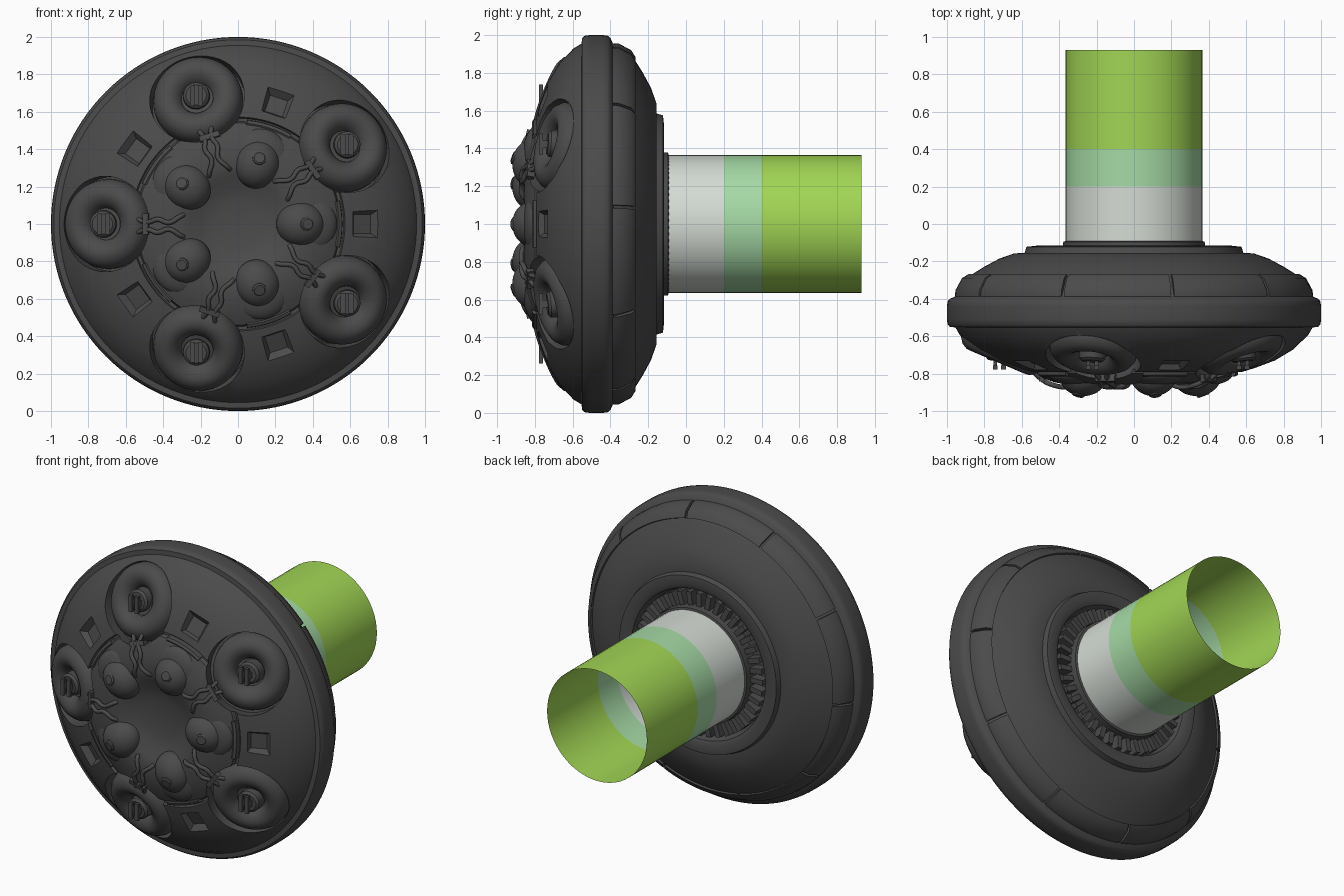
import bpy, bmesh, math
from math import cos, sin, radians
from mathutils import Matrix, Vector

cube = bpy.data.objects.get("Cube")
if cube:
    bpy.data.objects.remove(cube)


def material(name, rgb):
    m = bpy.data.materials.new(name)
    m.use_nodes = True
    m.diffuse_color = (*rgb, 1)
    m.node_tree.nodes["Principled BSDF"].inputs["Base Color"].default_value = (*rgb, 1)
    return m


DARK = material("dark_grey", (0.07, 0.07, 0.07))
PALE = material("pale_grey", (0.66, 0.71, 0.66))
MINT = material("mint", (0.38, 0.70, 0.38))
GREEN = material("leaf_green", (0.36, 0.67, 0.09))


def frame(angle=0, radius=0, height=0, tilt=0, side=0):
    """Local x = outward, z = toward the front, turned about the disc axis."""
    a = radians(angle)
    m = Matrix(((cos(a), -sin(a), 0, 0), (0, 0, -1, 0), (sin(a), cos(a), 0, 1), (0, 0, 0, 1)))
    return m @ Matrix.Translation((radius, side, height)) @ Matrix.Rotation(radians(tilt), 4, 'Y')


def select(ob):
    bpy.ops.object.select_all(action='DESELECT')
    ob.select_set(True)
    bpy.context.view_layer.objects.active = ob


def smooth(ob, angle=32):
    select(ob)
    bpy.ops.object.shade_smooth_by_angle(angle=radians(angle))


def finish(bm, name, mats=(DARK,), shade=True):
    bmesh.ops.recalc_face_normals(bm, faces=bm.faces)
    me = bpy.data.meshes.new(name)
    bm.to_mesh(me)
    bm.free()
    for m in mats:
        me.materials.append(m)
    ob = bpy.data.objects.new(name, me)
    bpy.context.collection.objects.link(ob)
    if shade:
        smooth(ob)
    return ob


def lathe(bm, profile, matrix, segs=48, start=0, sweep=360):
    """Turn (radius, height) points about local z; a part turn is a closed, capped bar."""
    full = sweep == 360
    count = segs if full else segs + 1
    rings = []
    for i in range(count):
        a = radians(start + sweep * i / segs)
        rings.append([bm.verts.new(matrix @ Vector((r * cos(a), r * sin(a), h))) for r, h in profile])
    n = len(profile)
    for i in range(segs):
        p, q = rings[i], rings[(i + 1) % count]
        for j in range(n - 1 if full else n):
            k = (j + 1) % n
            bm.faces.new((p[j], p[k], q[k], q[j]))
    if not full:
        bm.faces.new(rings[0])
        bm.faces.new(rings[-1])
    bmesh.ops.remove_doubles(bm, verts=bm.verts, dist=1e-5)


def box(bm, matrix, size):
    bmesh.ops.create_cube(bm, size=1, matrix=matrix @ Matrix.Diagonal((*size, 1)))


POD_ANGLES = [36 + 72 * i for i in range(5)]
KNOB_ANGLES = [72 * i for i in range(5)]
POD_R, POD_H, POD_TILT = 0.72, 0.715, 23

# Main disc: domed front with a dished hub, rim band, back and collar
front = [(0, .79), (.12, .793), (.2, .81), (.26, .84), (.32, .857), (.42, .848), (.5, .82),
         (.54, .80), (.548, .775), (.565, .775), (.572, .792), (.65, .77), (.75, .732),
         (.85, .672), (.93, .595), (.955, .553)]
rim = [(.985, .55), (.997, .535), (1, .51), (1, .44), (.997, .415), (.985, .40), (.95, .385)]
back = [(.935, .36), (.895, .29), (.87, .272), (.80, .228), (.72, .185), (.64, .157),
        (.585, .155), (.575, .122), (.52, .116), (.49, .13), (.47, .19), (.385, .19),
        (.378, .095), (.36, .09), (.355, .19), (0, .19)]
bm = bmesh.new()
lathe(bm, front + rim + back, frame(), 128)
disc = finish(bm, "disc_body", shade=False)

# Cutter for the pod wells and the square dents
bm = bmesh.new()
for a in POD_ANGLES:
    m = frame(a, POD_R - .015, POD_H, POD_TILT) @ Matrix.Translation((0, 0, .06))
    bmesh.ops.create_cone(bm, cap_ends=True, segments=48, radius1=.252, radius2=.262,
                          depth=.28, matrix=m)
for a in KNOB_ANGLES:
    m = (frame(a, .68, .765, 25) @ Matrix.Translation((0, 0, .01))
         @ Matrix.Rotation(radians(45), 4, 'Z'))
    bmesh.ops.create_cone(bm, cap_ends=True, segments=4, radius1=.07, radius2=.16,
                          depth=.1, matrix=m)
cutter = finish(bm, "well_cutter", shade=False)
cutter.hide_render = True
mod = disc.modifiers.new("wells", 'BOOLEAN')
mod.operation, mod.solver, mod.object = 'DIFFERENCE', 'EXACT', cutter
select(disc)
bpy.ops.object.modifier_apply(modifier=mod.name)
bpy.data.objects.remove(cutter)
smooth(disc)

# Rounded pods with a sunken centre
pod = [(0, -.035), (.085, -.035), (.093, -.012), (.12, .012), (.15, .026), (.18, .024),
       (.21, .008), (.232, -.022), (.24, -.06), (.24, -.10), (0, -.10)]
bm = bmesh.new()
for a in POD_ANGLES:
    lathe(bm, pod, frame(a, POD_R, POD_H, POD_TILT), 48)
finish(bm, "front_pods")

# Slotted fastener on each pod, its bars kept upright
bm = bmesh.new()
button = [(0, .035), (.055, .035), (.07, .022), (.075, -.05), (0, -.05)]
for a in POD_ANGLES:
    lathe(bm, button, frame(a, POD_R, POD_H - .015, 8), 24)
    x, z = POD_R * cos(radians(a)), POD_R * sin(radians(a))
    for s in (-1, 1):
        box(bm, frame(0, x + s * .022, .768, 0, z), (.026, .11, .022))
        box(bm, frame(0, x + s * .022, .735, 0, z), (.02, .04, .06))
finish(bm, "pod_fasteners")

# Hub knobs: squashed domes, each with a small raised button
bm = bmesh.new()
for a in KNOB_ANGLES:
    m = frame(a, .335, .815)
    bmesh.ops.create_uvsphere(bm, u_segments=32, v_segments=20, radius=1,
                              matrix=m @ Matrix.Diagonal((.13, .12, .105, 1)))
    bmesh.ops.create_uvsphere(bm, u_segments=32, v_segments=16, radius=1,
                              matrix=frame(a, .37, .80) @ Matrix.Diagonal((.16, .16, .065, 1)))
    lathe(bm, [(0, .112), (.028, .112), (.036, .105), (.038, .08), (0, .08)],
          m @ Matrix.Rotation(radians(20), 4, 'Y'), 20)
finish(bm, "hub_knobs")

# Curved bars along the hub edge
bm = bmesh.new()
for a in KNOB_ANGLES:
    lathe(bm, [(.532, .77), (.532, .812), (.54, .816), (.556, .808), (.558, .77)],
          frame(), 10, a - 13, 26)
finish(bm, "hub_edge_bars")

# Wavy cables from each pod to the hub, with a small clamp
cables = bpy.data.curves.new("hub_cables", 'CURVE')
cables.dimensions = '3D'
cables.bevel_depth, cables.bevel_resolution, cables.resolution_u = .013, 2, 5
path = [(.54, .035, .79), (.48, .02, .84), (.43, .035, .862), (.37, .018, .872), (.31, .05, .865), (.29, .06, .845)]
for a in POD_ANGLES:
    for s in (-1, 1):
        sp = cables.splines.new('BEZIER')
        sp.bezier_points.add(len(path) - 1)
        for bp, (r, t, h) in zip(sp.bezier_points, path):
            bp.co = frame(a) @ Vector((r, s * t + .01, h))
            bp.handle_left_type = bp.handle_right_type = 'AUTO'
cables.materials.append(DARK)
cable_ob = bpy.data.objects.new("hub_cables", cables)
bpy.context.collection.objects.link(cable_ob)
select(cable_ob)
bpy.ops.object.convert(target='MESH')
smooth(bpy.context.view_layer.objects.active, 50)

bm = bmesh.new()
for a in POD_ANGLES:
    box(bm, frame(a, .49, .825, 15), (.03, .11, .04))
finish(bm, "cable_clamps")

# Segmented armour plates around the back edge
plate = [(.957, .388), (.955, .355), (.92, .29), (.885, .268), (.87, .30), (.92, .385)]
bm = bmesh.new()
for i in range(10):
    lathe(bm, plate, frame(), 16, 36 * i + 6, 35)
finish(bm, "back_edge_plates")

# Ring of teeth around the collar
bm = bmesh.new()
for i in range(40):
    box(bm, frame(9 * i, .425, .16, 0), (.085, .034, .06))
finish(bm, "collar_teeth")

# Open tube, coloured in bands along its length
bm = bmesh.new()
lathe(bm, [(.365, .11), (.365, -.2), (.365, -.4), (.365, -.93)], frame(), 64)
for f in bm.faces:
    y = f.calc_center_median().y
    f.material_index = 0 if y < .2 else 1 if y < .4 else 2
finish(bm, "banded_tube", (PALE, MINT, GREEN))
